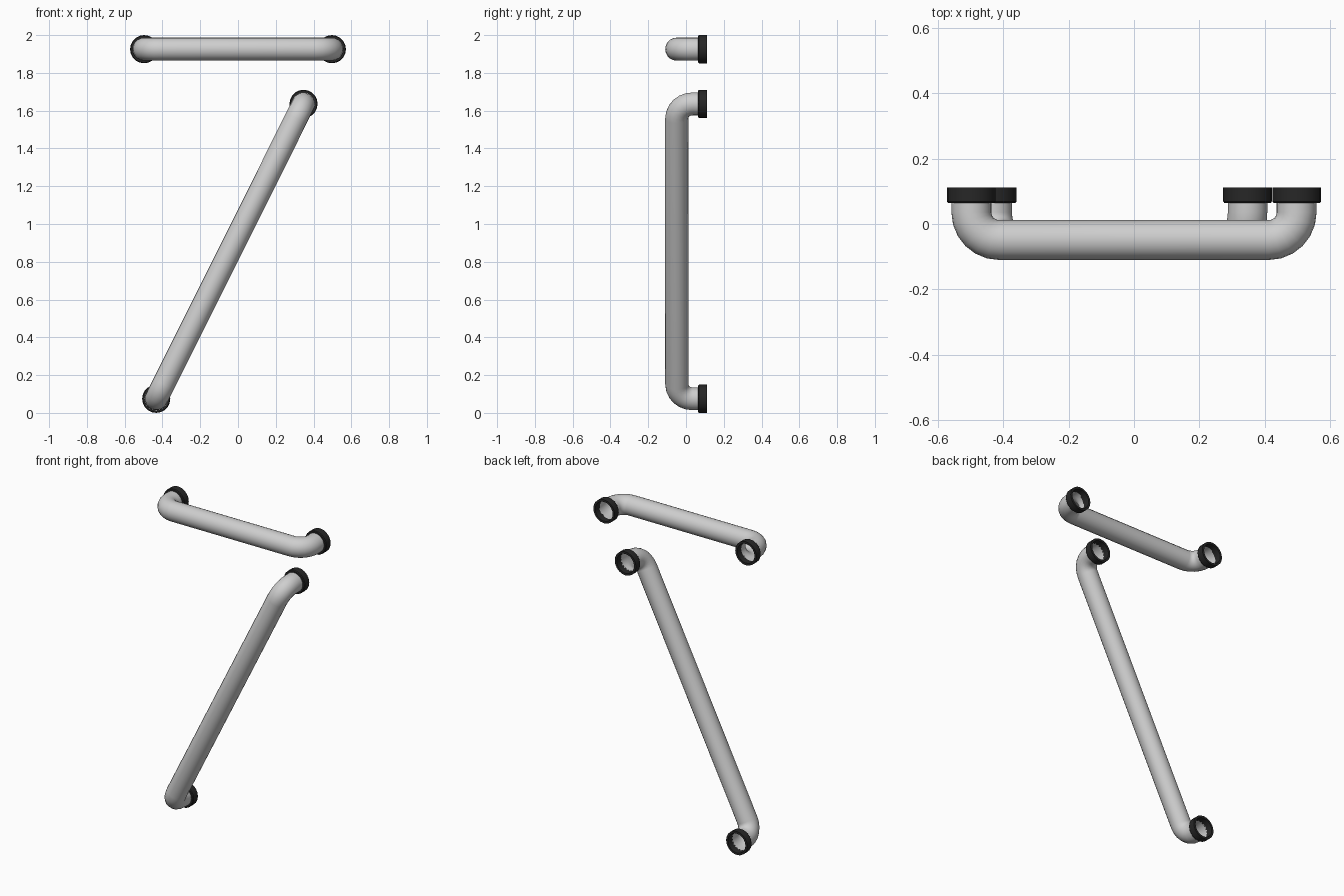
import bpy, bmesh, math
from mathutils import Vector

if "Cube" in bpy.data.objects:
    bpy.data.objects.remove(bpy.data.objects["Cube"])

R = 0.061          # pipe radius
BAR_Y = -0.049     # centre line of the grip
BACK_Y = 0.111     # wall plane
SIDES = 20


def material(name, c):
    m = bpy.data.materials.new(name)
    m.diffuse_color = (c, c, c, 1)
    m.use_nodes = True
    m.node_tree.nodes["Principled BSDF"].inputs["Base Color"].default_value = m.diffuse_color
    return m


grey = material("light grey metal", 0.62)
black = material("black rubber", 0.02)


def finish(bm, name, mat, angle):
    bmesh.ops.recalc_face_normals(bm, faces=bm.faces)
    me = bpy.data.meshes.new(name)
    bm.to_mesh(me)
    bm.free()
    ob = bpy.data.objects.new(name, me)
    bpy.context.collection.objects.link(ob)
    me.materials.append(mat)
    bpy.ops.object.select_all(action='DESELECT')
    ob.select_set(True)
    bpy.context.view_layer.objects.active = ob
    bpy.ops.object.shade_smooth_by_angle(angle=math.radians(angle))
    return ob


def bridge(bm, rings, closed=False):
    pairs = list(zip(rings, rings[1:]))
    if closed:
        pairs.append((rings[-1], rings[0]))
    for a, b in pairs:
        n = len(a)
        for i in range(n):
            j = (i + 1) % n
            bm.faces.new((a[i], a[j], b[j], b[i]))


# Open bent pipe: leg, rounded elbow, grip, rounded elbow, leg
def pipe(name, a, b, bend=0.085, steps=6):
    a, b = Vector((a[0], 0, a[1])), Vector((b[0], 0, b[1]))
    d = (b - a).normalized()
    back = Vector((0, 1, 0))
    side = d.cross(back)
    path = [(a + back * (BACK_Y - 0.04), -back)]
    for k in range(steps + 1):
        t = math.pi / 2 * k / steps
        pos = a + d * bend * (1 - math.cos(t)) + back * (BAR_Y + bend * (1 - math.sin(t)))
        path.append((pos, -back * math.cos(t) + d * math.sin(t)))
    for k in range(steps + 1):
        t = math.pi / 2 * k / steps
        pos = b - d * bend * (1 - math.sin(t)) + back * (BAR_Y + bend * (1 - math.cos(t)))
        path.append((pos, d * math.cos(t) + back * math.sin(t)))
    path.append((b + back * (BACK_Y - 0.04), back))
    bm = bmesh.new()
    rings = []
    for pos, tan in path:
        up = side.cross(tan)
        rings.append([bm.verts.new(pos + R * (side * math.cos(u) + up * math.sin(u)))
                      for u in (2 * math.pi * i / SIDES for i in range(SIDES))])
    bridge(bm, rings)
    return finish(bm, name, grey, 50)


# Hollow mounting collar with a chamfered front edge
def collar(name, x, z):
    profile = [(R, BACK_Y), (0.0745, BACK_Y), (0.0745, 0.069), (0.0705, 0.064), (R, 0.064)]
    bm = bmesh.new()
    rings = [[bm.verts.new((x + r * math.cos(u), y, z + r * math.sin(u)))
              for u in (2 * math.pi * i / SIDES for i in range(SIDES))]
             for r, y in profile]
    bridge(bm, rings, closed=True)
    return finish(bm, name, black, 30)


handles = {
    "top_handle": ((-0.497, 1.9255), (0.497, 1.9255)),
    "diagonal_handle": ((-0.433, 0.0745), (0.347, 1.636)),
}
for name, (a, b) in handles.items():
    pipe(name, a, b)
    collar(name + "_left_collar", *a)
    collar(name + "_right_collar", *b)
